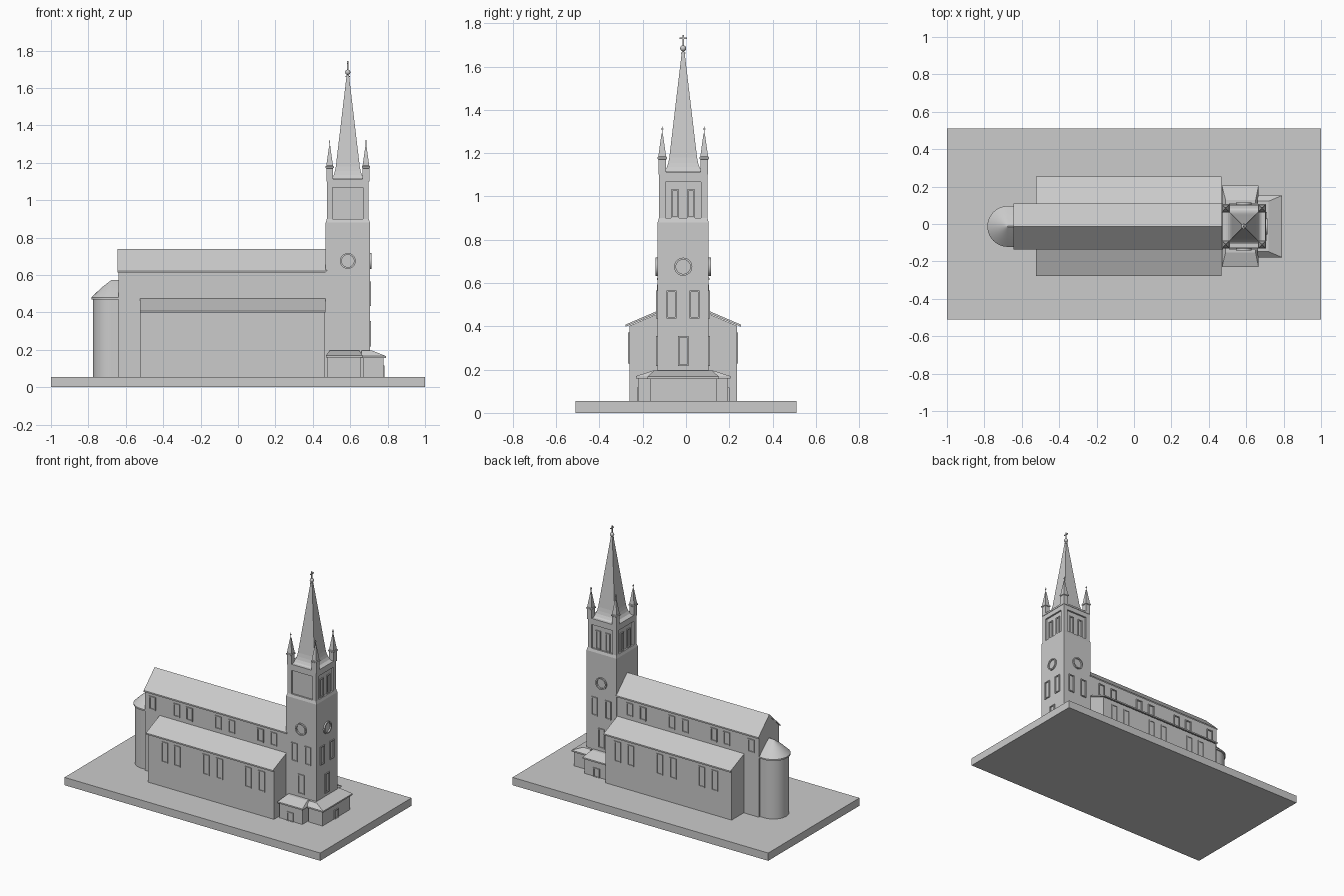
import bpy, bmesh, math
from mathutils import Matrix, Vector

if "Cube" in bpy.data.objects:
    bpy.data.objects.remove(bpy.data.objects["Cube"])

YC = -0.013          # church axis
TX = 0.587           # tower centre x
GZ = 0.055           # top of the plinth


def finish(name, bm, smooth=False):
    bmesh.ops.recalc_face_normals(bm, faces=bm.faces)
    me = bpy.data.meshes.new(name)
    bm.to_mesh(me)
    bm.free()
    ob = bpy.data.objects.new(name, me)
    bpy.context.collection.objects.link(ob)
    if smooth:
        bpy.context.view_layer.objects.active = ob
        ob.select_set(True)
        bpy.ops.object.shade_smooth_by_angle(angle=math.radians(35))
        ob.select_set(False)
    return ob


def add_box(bm, x0, x1, y0, y1, z0, z1):
    m = Matrix.Translation(((x0 + x1) / 2, (y0 + y1) / 2, (z0 + z1) / 2))
    bmesh.ops.create_cube(bm, size=1, matrix=m @ Matrix.Diagonal((x1 - x0, y1 - y0, z1 - z0, 1)))


def box(name, *d):
    bm = bmesh.new()
    add_box(bm, *d)
    return finish(name, bm)


def add_loft(bm, rings):
    """Skin rings of equal point count and cap both ends."""
    vs = [[bm.verts.new(p) for p in r] for r in rings]
    n = len(vs[0])
    for a, b in zip(vs, vs[1:]):
        for i in range(n):
            bm.faces.new((a[i], a[(i + 1) % n], b[(i + 1) % n], b[i]))
    bm.faces.new(vs[0])
    bm.faces.new(vs[-1])


def rect(x0, x1, y0, y1, z):
    return [(x0, y0, z), (x1, y0, z), (x1, y1, z), (x0, y1, z)]


def square_tower(bm, cx, cy, prof):
    add_loft(bm, [rect(cx - h, cx + h, cy - h, cy + h, z) for h, z in prof])


def prism_x(name, prof, x0, x1):
    bm = bmesh.new()
    add_loft(bm, [[(x, YC + y, z) for y, z in prof] for x in (x0, x1)])
    return finish(name, bm)


def wall_box(bm, side, plane, u0, u1, z0, z1, d0, d1):
    """Box on a wall: side is +y, -y, +x or -x; depth runs outward from the plane."""
    s = 1 if side[0] == '+' else -1
    a, b = sorted((plane + s * d0, plane + s * d1))
    if side[1] == 'y':
        add_box(bm, u0, u1, a, b, z0, z1)
    else:
        add_box(bm, a, b, u0, u1, z0, z1)


def window(bm, side, plane, u, w, z0, z1, t=0.007, d=0.007):
    h = w / 2
    for u0, u1, a, b in ((u - h, u - h + t, z0, z1), (u + h - t, u + h, z0, z1),
                         (u - h + t, u + h - t, z0, z0 + t), (u - h + t, u + h - t, z1 - t, z1)):
        wall_box(bm, side, plane, u0, u1, a, b, -0.003, d)


# Plinth and nave
box("plinth", -1, 1, -0.51, 0.51, 0, GZ)
prism_x("nave_walls", [(-.113, .05), (.113, .05), (.113, .62), (0, .73), (-.113, .62)], -.64, .48)
prism_x("nave_roof", [(-.122, .612), (-.122, .622), (0, .74), (.122, .622), (.122, .612), (0, .728)],
        -.643, .475)

# Side aisles with lean-to roofs
for s, nm in ((-1, "front"), (1, "back")):
    prism_x(nm + "_aisle_walls", [(s * .10, .05), (s * .249, .05), (s * .249, .402), (s * .10, .465)], -.522, .465)
    prism_x(nm + "_aisle_roof", [(s * .10, .468), (s * .266, .398), (s * .266, .408), (s * .10, .479)], -.525, .468)

# Nave and aisle windows
PAIRS = (-.39, -.29, -.065, .04, .265, .37)
bm = bmesh.new()
for side, s in (('-y', -1), ('+y', 1)):
    for x in (-.58,) + PAIRS:
        window(bm, side, YC + s * .113, x, .05, .5, .592)
    for x in PAIRS:
        window(bm, side, YC + s * .249, x, .05, .228, .372, d=.005)
finish("nave_windows", bm)


# Round apse with half-cone roof
def apse_ring(r, z, n=24):
    arc = [(-.675 - r * math.sin(math.pi * i / n), YC + r * math.cos(math.pi * i / n), z) for i in range(n + 1)]
    return [(-.63, YC + r, z)] + arc + [(-.63, YC - r, z)]


bm = bmesh.new()
add_loft(bm, [apse_ring(.1, .05), apse_ring(.1, .475)])
finish("apse_wall", bm, True)
bm = bmesh.new()
add_loft(bm, [apse_ring(.109, .47), apse_ring(.109, .48), apse_ring(.055, .532), apse_ring(.002, .573)])
finish("apse_roof", bm, True)

# Tower shaft and belfry core
bm = bmesh.new()
square_tower(bm, TX, YC, [(.118, .05), (.118, .88), (.112, .9), (.100, .9), (.100, 1.09), (.10, 1.1)])
finish("tower_shaft", bm)
bm = bmesh.new()
for sx in (-1, 1):
    for sy in (-1, 1):
        x, y = TX + sx * .097, YC + sy * .097
        add_box(bm, x - .015, x + .015, y - .015, y + .015, .89, 1.1)
for side, s, c, u in (('-y', -1, YC, TX), ('+y', 1, YC, TX), ('-x', -1, TX, YC), ('+x', 1, TX, YC)):
    wall_box(bm, side, c + s * .1, u - .083, u + .083, 1.067, 1.1, -.01, .012)
square_tower(bm, TX, YC, [(.115, 1.1), (.115, 1.112)])
finish("belfry_piers", bm)

# Tower windows and round openings
bm = bmesh.new()
rings = bmesh.new()
for side, s, c, u in (('-y', -1, YC, TX), ('+y', 1, YC, TX), ('+x', 1, TX, YC), ('-x', -1, TX, YC)):
    p = c + s * .118
    if side != '-y':
        for o in (-.037, .037):
            window(bm, side, c + s * .1, u + o, .037, .9, 1.032)
    if side == '-x':
        continue
    for o in (-.053, .053):
        window(bm, side, p, u + o, .046, .435, .565)
    window(bm, side, p, u, .05, .217, .355)
    n = 24
    loops = []
    for r, d in ((.033, -.003), (.042, -.003), (.042, .01), (.033, .01)):
        loop = []
        for i in range(n):
            a = 2 * math.pi * i / n
            v, z, q = u + r * math.cos(a), .675 + r * math.sin(a), p + s * d
            loop.append(rings.verts.new((v, q, z) if side[1] == 'y' else (q, v, z)))
        loops.append(loop)
    for k in range(4):
        A, B = loops[k], loops[(k + 1) % 4]
        for i in range(n):
            rings.faces.new((A[i], A[(i + 1) % n], B[(i + 1) % n], B[i]))
finish("tower_windows", bm)
finish("round_window_frames", rings, True)

# Flared spire
bm = bmesh.new()
square_tower(bm, TX, YC, [(.098, 1.11), (.085, 1.118), (.075, 1.135), (.069, 1.155), (.064, 1.18), (.006, 1.67)])
finish("spire", bm)

# Corner pinnacles
bm = bmesh.new()
for sx in (-1, 1):
    for sy in (-1, 1):
        x, y = TX + sx * .097, YC + sy * .097
        square_tower(bm, x, y, [(.018, 1.1), (.018, 1.17), (.022, 1.173), (.022, 1.181), (.018, 1.184), (.003, 1.29)])
        add_box(bm, x - .002, x + .002, y - .002, y + .002, 1.285, 1.322)
        add_box(bm, x - .003, x + .003, y - .006, y + .006, 1.308, 1.313)
finish("pinnacles", bm)

# Ball and cross
bm = bmesh.new()
bmesh.ops.create_uvsphere(bm, u_segments=16, v_segments=10, radius=.014, matrix=Matrix.Translation((TX, YC, 1.684)))
bmesh.ops.create_cone(bm, cap_ends=True, segments=16, radius1=.011, radius2=.011, depth=.006,
                      matrix=Matrix.Translation((TX, YC, 1.662)))
finish("spire_ball", bm, True)
bm = bmesh.new()
add_box(bm, TX - .003, TX + .003, YC - .003, YC + .003, 1.69, 1.745)
add_box(bm, TX - .003, TX + .003, YC - .017, YC + .017, 1.727, 1.733)
finish("spire_cross", bm)

# Entrance porches with hipped lean-to roofs and door frames
for s, nm, side in ((-1, "front", '-y'), (1, "back", '+y')):
    def yy(a, b):
        return sorted((YC + s * a, YC + s * b))
    bm = bmesh.new()
    add_box(bm, .478, .658, *yy(.1, .208), GZ - .005, .165)
    window(bm, side, YC + s * .208, .563, .05, GZ - .005, .117, d=.006)
    finish(nm + "_porch", bm)
    bm = bmesh.new()
    add_loft(bm, [rect(.47, .666, *yy(.1, .218), .16), rect(.47, .666, *yy(.1, .218), .17),
                  rect(.49, .65, *yy(.1, .14), .195)])
    finish(nm + "_porch_roof", bm)

bm = bmesh.new()
add_box(bm, .668, .778, YC - .153, YC + .153, GZ - .005, .162)
window(bm, '+x', .778, YC, .048, GZ - .005, .117, d=.006)
finish("main_porch", bm)
bm = bmesh.new()
add_loft(bm, [rect(.66, .79, YC - .165, YC + .165, .157), rect(.66, .79, YC - .165, YC + .165, .167),
              rect(.66, .72, YC - .135, YC + .135, .195)])
finish("main_porch_roof", bm)
